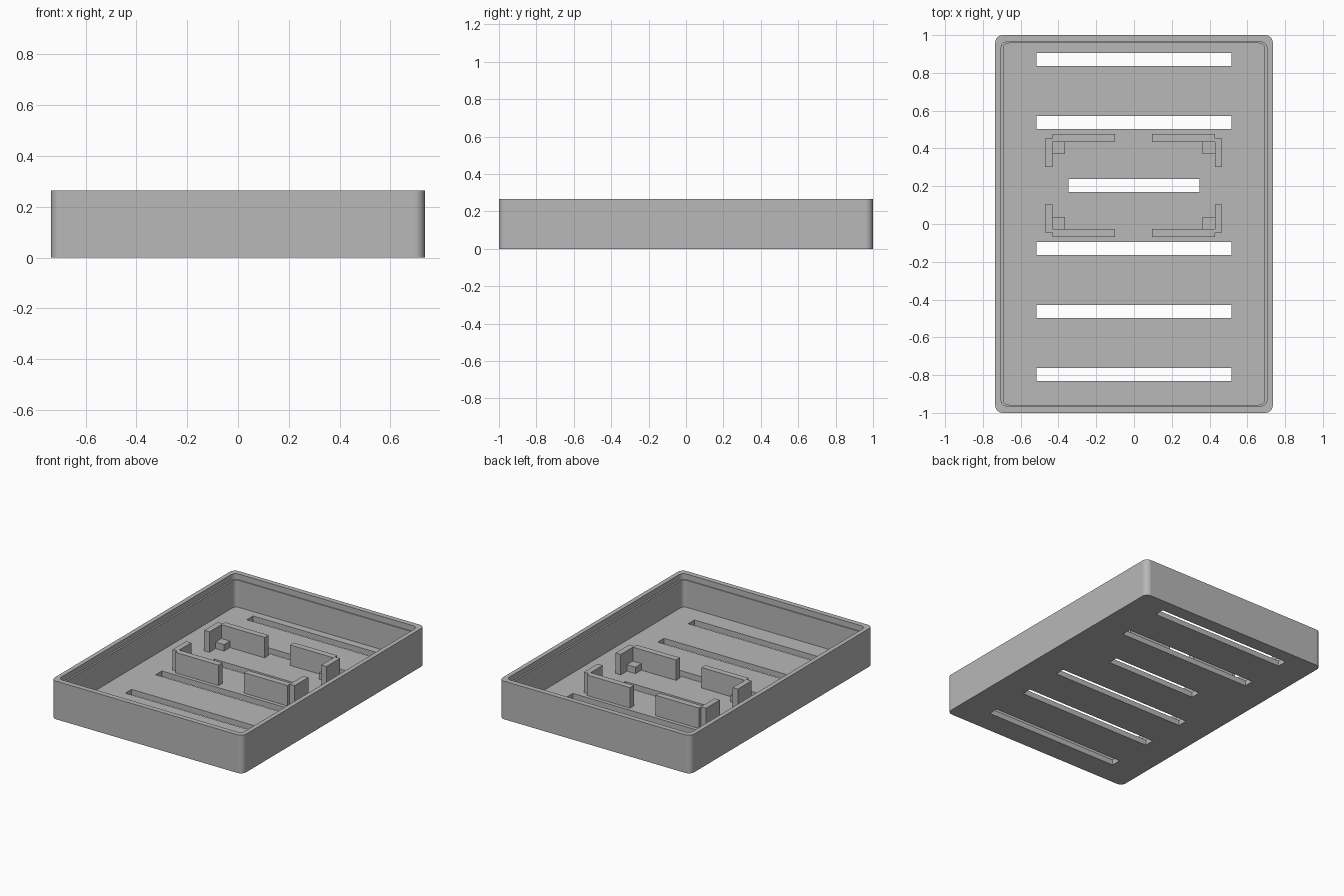
import bpy, bmesh, math
from mathutils import Vector

if "Cube" in bpy.data.objects:
    bpy.data.objects.remove(bpy.data.objects["Cube"])

FLOOR, RIM, LEDGE = 0.038, 0.265, 0.225
POST_TOP, BLOCK_TOP = 0.18, 0.083
CX, CY = -0.002, 0.2035          # centre of the four corner brackets

grey = bpy.data.materials.new("plain_grey")
grey.use_nodes = True
colour = (0.48, 0.48, 0.48, 1)
grey.diffuse_color = colour
grey.node_tree.nodes["Principled BSDF"].inputs["Base Color"].default_value = colour


def make_object(name, bm):
    bmesh.ops.recalc_face_normals(bm, faces=bm.faces)
    mesh = bpy.data.meshes.new(name)
    bm.to_mesh(mesh)
    bm.free()
    obj = bpy.data.objects.new(name, mesh)
    bpy.context.collection.objects.link(obj)
    mesh.materials.append(grey)
    return obj


def add_box(bm, x, y, z):
    """Box between the given pairs of limits."""
    verts = bmesh.ops.create_cube(bm, size=1)["verts"]
    for v in verts:
        v.co = Vector([(a + b) / 2 + c * abs(b - a) for (a, b), c in zip((x, y, z), v.co)])


def rounded_loop(bm, hx, hy, r, z, steps=8):
    """Ring of vertices around a rounded rectangle."""
    ring = []
    for i, (sx, sy) in enumerate(((1, 1), (-1, 1), (-1, -1), (1, -1))):
        for k in range(steps + 1):
            a = math.radians(90) * (i + k / steps)
            ring.append(bm.verts.new((sx * (hx - r) + r * math.cos(a),
                                      sy * (hy - r) + r * math.sin(a), z)))
    return ring


# Tray: outer wall, rim, stepped inner wall and floor as stacked rings
bm = bmesh.new()
rings = [rounded_loop(bm, *p) for p in (
    (0.735, 1.0, 0.04, 0), (0.735, 1.0, 0.04, RIM),
    (0.704, 0.964, 0.035, RIM), (0.704, 0.964, 0.035, LEDGE),
    (0.692, 0.957, 0.03, LEDGE), (0.692, 0.957, 0.03, FLOOR))]
for low, high in zip(rings, rings[1:]):
    for i in range(len(low)):
        j = (i + 1) % len(low)
        bm.faces.new((low[i], low[j], high[j], high[i]))
bm.faces.new(rings[0])
bm.faces.new(rings[-1])
tray = make_object("tray", bm)

# Floor slots, evenly spaced, with a shorter one between the brackets
bm = bmesh.new()
for i in range(6):
    y = 0.87 - i / 3
    half = 0.348 if i == 2 else 0.517
    add_box(bm, (-half, half), (y - 0.0345, y + 0.0345), (-0.1, 0.1))
cutter = make_object("slot_cutter", bm)
cutter.hide_render = True
cut = tray.modifiers.new("slots", "BOOLEAN")
cut.operation, cut.solver, cut.object = "DIFFERENCE", "EXACT", cutter
bpy.ops.object.select_all(action="DESELECT")
bpy.context.view_layer.objects.active = tray
tray.select_set(True)
bpy.ops.object.modifier_apply(modifier=cut.name)
bpy.data.objects.remove(cutter)
bpy.ops.object.shade_smooth_by_angle(angle=math.radians(30))
weighted = tray.modifiers.new("even_shading", "WEIGHTED_NORMAL")
weighted.keep_sharp = True

# Corner brackets: a long wall, a short wall and a support block in each corner
for sx, side in ((1, "left"), (-1, "right")):
    for sy, end in ((1, "back"), (-1, "front")):
        def part(name, x, y, top):
            bm = bmesh.new()
            add_box(bm, [CX + sx * v for v in x], [CY + sy * v for v in y],
                    (FLOOR - 0.004, top))
            make_object(f"{end}_{side}_{name}", bm)

        part("long_wall", (0.098, 0.43), (0.231, 0.273), POST_TOP)
        part("short_wall", (0.43, 0.469), (0.099, 0.249), POST_TOP)
        part("support_block", (0.364, 0.43), (0.167, 0.231), BLOCK_TOP)
